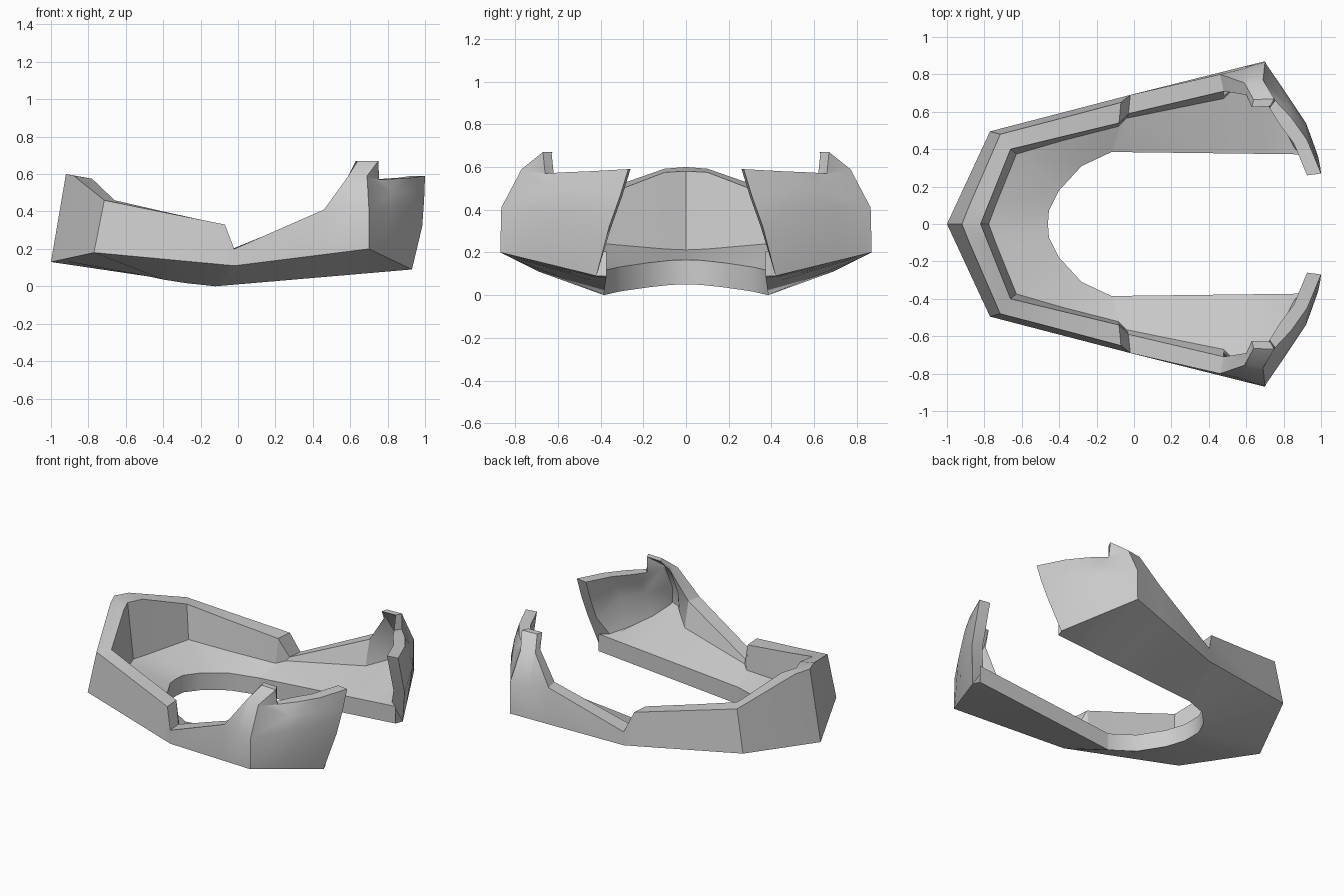
import bpy, bmesh
from mathutils import Vector

if "Cube" in bpy.data.objects:
    bpy.data.objects.remove(bpy.data.objects["Cube"])


def sample(rail, x):
    """Piecewise-linear lookup of (y, z) along a rail of (x, y, z) points."""
    for a, b in zip(rail, rail[1:]):
        if x <= b[0]:
            break
    t = (x - a[0]) / (b[0] - a[0])
    return Vector(a).lerp(Vector(b), t)


# Rails of one half: outer bottom crease and the underside edge of the opening
OUTER = [(-1, 0, .13), (-.77, .495, .18), (-.02, .69, .11), (.70, .87, .20), (.93, .42, .09)]
HOLE = [(-.46, 0, .05), (-.455, .07, .048), (-.40, .18, .036), (-.28, .31, .017),
        (-.12, .385, 0), (.93, .372, .09)]
FLOOR = .115

# Rear and side wall: outer crease x, opening x, outer top, inner top
WALL = [
    (-1.0, -.46, (-.92, 0, .60), (-.82, 0, .58)),
    (-.954, -.455, (-.88, .10, .592), (-.78, .10, .575)),
    (-.77, -.40, (-.715, .48, .46), (-.66, .40, .46)),
    (-.45, -.28, (-.42, .557, .40), (-.40, .463, .40)),
    (-.07, -.12, (-.07, .65, .33), (-.08, .54, .33)),
    (-.02, -.11, (-.02, .69, .20), (-.03, .59, .20)),
    (.46, .46, (.46, .80, .41), (.48, .71, .41)),
]

# Wrapped end wall: crease x, opening x, three outer levels, thickness (x, y)
END = [
    (.58, .54, (.585, .83, .41), (.59, .755, .59), (.59, .755, .59), (.01, -.065)),
    (.64, .60, (.64, .85, .41), (.61, .745, .60), (.64, .665, .67), (-.01, -.04)),
    (.70, .66, (.70, .865, .41), (.69, .77, .59), (.75, .67, .67), (-.02, -.04)),
    (.71, .68, (.71, .85, .41), (.70, .755, .58), (.755, .66, .57), (-.03, -.04)),
    (.78, .75, (.82, .69, .41), (.825, .635, .50), (.84, .57, .575), (-.06, -.04)),
    (.86, .84, (.92, .54, .41), (.925, .50, .50), (.925, .45, .58), (-.07, -.02)),
    (.93, .91, (.985, .36, .32), (.995, .31, .46), (1.0, .27, .59), (-.075, -.01)),
]


def section(xo, xh, outer, inner, foot):
    """Closed ring: underside, outer wall, rim, inner wall, floor."""
    ob, hb = sample(OUTER, xo), sample(HOLE, xh)
    ic = Vector((foot[0], foot[1], 0))
    t = min(1, (ic.xy - ob.xy).length / (hb.xy - ob.xy).length)
    ic.z = min(ob.lerp(hb, t).z + FLOOR, inner[-1][2])
    return [hb, ob, *outer, *reversed(inner), ic, hb + Vector((0, 0, FLOOR))]


sections = []
for xo, xh, top, rim in WALL:
    foot = Vector(rim).lerp(sample(HOLE, xh), .12)
    sections.append(section(xo, xh, [top] * 3, [rim] * 3, foot))
for xo, xh, a, b, c, th in END:
    shift = Vector((th[0], th[1], 0))
    inner = [Vector(p) + shift for p in (a, b, c)]
    sections.append(section(xo, xh, [a, b, c], inner, sample(OUTER, xo) + shift))

# Loft both mirrored halves into one welded shell
bm = bmesh.new()
cache = {}


def vert(p):
    key = tuple(round(v, 4) + 0.0 for v in p)
    if key not in cache:
        cache[key] = bm.verts.new(key)
    return cache[key]


def face(points):
    vs = list(dict.fromkeys(vert(p) for p in points))
    if len(vs) > 2 and not bm.faces.get(vs):
        bm.faces.new(vs)


for side in (1, -1):
    rings = [[(p[0], p[1] * side, p[2]) for p in s] for s in sections]
    for r, q in zip(rings, rings[1:]):
        for i in range(10):
            j = (i + 1) % 10
            face([r[i], r[j], q[j], q[i]])
    # Arm tip cap
    e = rings[-1]
    for i in range(4):
        face([e[i], e[i + 1], e[8 - i], e[9 - i]])

bmesh.ops.recalc_face_normals(bm, faces=bm.faces)
mesh = bpy.data.meshes.new("collar_shell")
bm.to_mesh(mesh)
bm.free()
shell = bpy.data.objects.new("collar_shell", mesh)
bpy.context.collection.objects.link(shell)
bpy.context.view_layer.objects.active = shell
shell.select_set(True)
bpy.ops.object.shade_smooth_by_angle(angle=.5)
